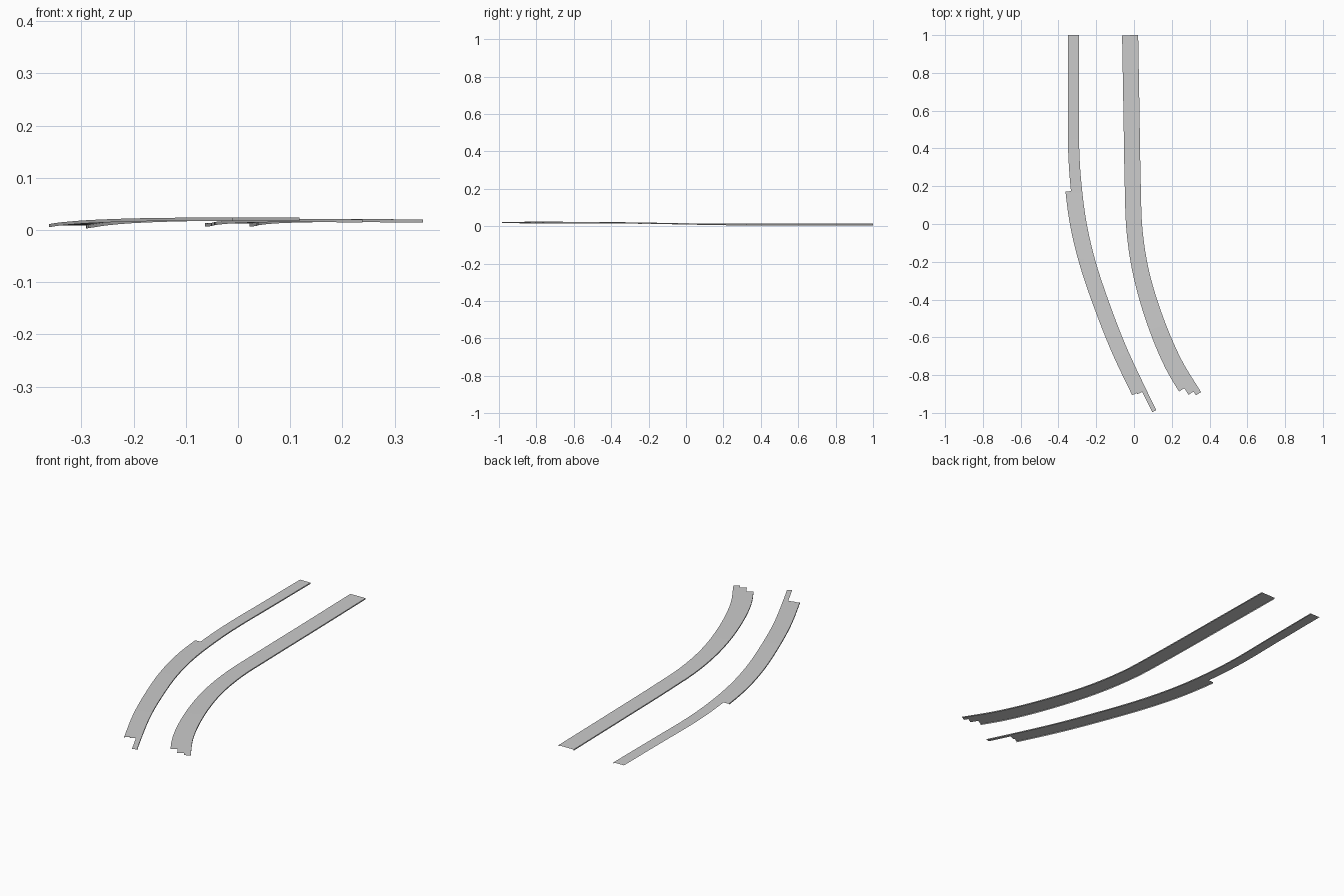
import bpy, bmesh
from mathutils import Vector
from mathutils.geometry import interpolate_bezier

if "Cube" in bpy.data.objects:
    bpy.data.objects.remove(bpy.data.objects["Cube"])

SKIRT = 0.006  # depth of the thin side walls


def smooth_path(points, steps=6):
    # Smooth curve through the control points (x, y, z, width)
    pts = [Vector(p) for p in points]
    pts = [2 * pts[0] - pts[1]] + pts + [2 * pts[-1] - pts[-2]]
    out = []
    for a, b, c, d in zip(pts, pts[1:], pts[2:], pts[3:]):
        d1, d2, d3 = ((q - p).xy.length ** 0.5 for p, q in ((a, b), (b, c), (c, d)))
        m1 = (c - b) + d2 * ((b - a) / d1 - (c - a) / (d1 + d2))
        m2 = (c - b) + d2 * ((d - c) / d3 - (d - b) / (d2 + d3))
        for i in range(steps):
            t = i / steps
            out.append((2*t**3 - 3*t**2 + 1) * b + (t**3 - 2*t**2 + t) * m1
                       + (3*t**2 - 2*t**3) * c + (t**3 - t**2) * m2)
    return out + [pts[-2]]


def road(name, points, lanes):
    # lanes: (left fraction, right fraction, start y, end y, left wall, right wall)
    path = smooth_path(points)
    bm = bmesh.new()

    def at_y(y):
        for i, (p, q) in enumerate(zip(path, path[1:])):
            if q.y <= y + 1e-6:
                return i, p.lerp(q, (p.y - y) / (p.y - q.y))
        return len(path) - 1, path[-1]

    def across(i, p, f):
        d = (path[min(i + 1, len(path) - 1)] - path[max(i - 1, 0)]).xy.normalized()
        return Vector((p.x + d.y * p[3] * (1 - f), p.y - d.x * p[3] * (1 - f), p.z))

    for f0, f1, ya, yb, wall_l, wall_r in lanes:
        ia, pa = at_y(ya)
        ib, pb = at_y(yb)
        line = [(ia, pa)] + [(i, p) for i, p in enumerate(path)
                             if yb + 0.004 < p.y < ya - 0.004] + [(ib, pb)]
        left = [across(i, p, f0) for i, p in line]
        right = [across(i, p, f1) for i, p in line]
        down = Vector((0, 0, -SKIRT))
        strips = [(left, right)]
        if wall_l:
            strips.append(([v + down for v in left], left))
        if wall_r:
            strips.append((right, [v + down for v in right]))
        for s, e in strips:
            sv = [bm.verts.new(v) for v in s]
            ev = [bm.verts.new(v) for v in e]
            for k in range(len(s) - 1):
                bm.faces.new((sv[k], sv[k+1], ev[k+1], ev[k]))
    bmesh.ops.remove_doubles(bm, verts=bm.verts, dist=0.0002)
    me = bpy.data.meshes.new(name)
    bm.to_mesh(me)
    bm.free()
    ob = bpy.data.objects.new(name, me)
    bpy.context.collection.objects.link(ob)
    return ob


# Outer carriageway: right edge path, with a lane added part way along
road("left_road", [
    (-0.29, 1.0, 0.009, 0.088), (-0.29, 0.7, 0.009, 0.088),
    (-0.29, 0.4, 0.009, 0.088), (-0.277, 0.2, 0.011, 0.088),
    (-0.25, 0.0, 0.015, 0.088), (-0.203, -0.2, 0.019, 0.086),
    (-0.13, -0.42, 0.022, 0.084), (-0.043, -0.645, 0.0235, 0.082),
    (0.063, -0.873, 0.0235, 0.08), (0.118, -0.985, 0.0235, 0.08)],
    [(0.0, 0.33, 0.18, -0.872, True, False),
     (0.33, 0.7, 1.0, -0.878, False, False),
     (0.7, 1.0, 1.0, -0.985, False, True)])

# Inner carriageway with a stepped end
road("right_road", [
    (0.022, 1.0, 0.013, 0.085), (0.029, 0.6, 0.013, 0.085),
    (0.036, 0.2, 0.014, 0.085), (0.045, -0.03, 0.016, 0.085),
    (0.08, -0.25, 0.019, 0.087), (0.153, -0.49, 0.021, 0.092),
    (0.252, -0.72, 0.021, 0.096), (0.355, -0.89, 0.02, 0.097)],
    [(0.0, 0.34, 1.0, -0.835, True, False),
     (0.34, 0.67, 1.0, -0.87, False, False),
     (0.67, 1.0, 1.0, -0.89, False, True)])
